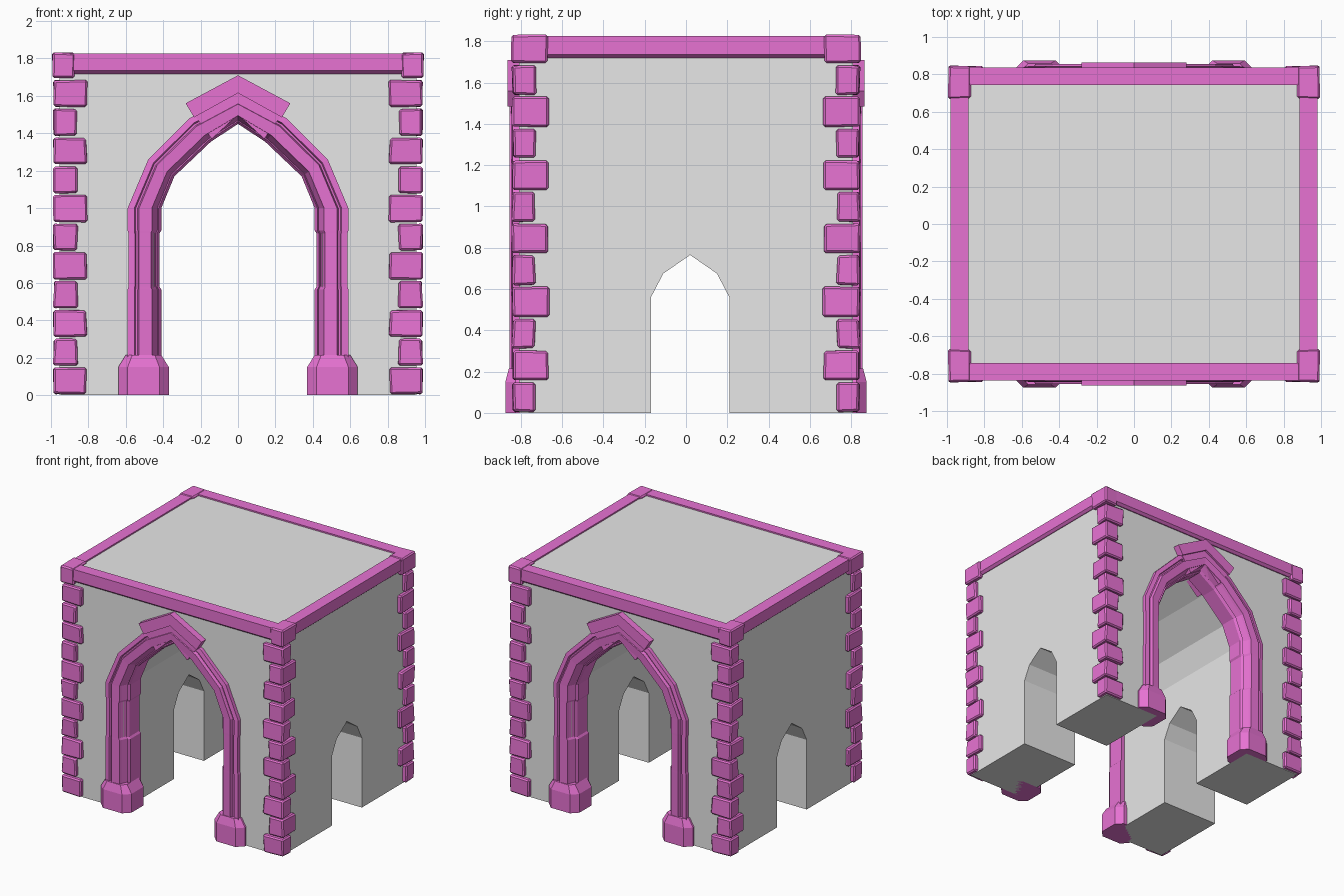
import bpy, bmesh, random

random.seed(4)
scene = bpy.context.scene
if "Cube" in bpy.data.objects:
    bpy.data.objects.remove(bpy.data.objects["Cube"], do_unlink=True)


def material(name, color):
    m = bpy.data.materials.new(name)
    m.use_nodes = True
    m.diffuse_color = color
    m.node_tree.nodes["Principled BSDF"].inputs["Base Color"].default_value = color
    return m


GREY = material("plain wall grey", (0.8, 0.8, 0.8, 1))
PINK = material("trim pink", (0.8, 0.17, 0.65, 1))


def finish(name, bm, mat, mirror=(False, False)):
    bmesh.ops.recalc_face_normals(bm, faces=bm.faces)
    mesh = bpy.data.meshes.new(name)
    bm.to_mesh(mesh)
    bm.free()
    mesh.materials.append(mat)
    ob = bpy.data.objects.new(name, mesh)
    scene.collection.objects.link(ob)
    if any(mirror):
        mod = ob.modifiers.new("mirror", "MIRROR")
        mod.use_axis = (mirror[0], mirror[1], False)
        mod.use_mirror_merge = False
    return ob


def loft(bm, rings, closed=True):
    """Skin a row of equal rings and cap both ends."""
    loops = [[bm.verts.new(p) for p in ring] for ring in rings]
    for a, b in zip(loops, loops[1:]):
        for i in range(len(a)):
            j = (i + 1) % len(a)
            bm.faces.new((a[i], a[j], b[j], b[i]))
    if closed:
        bm.faces.new(loops[0])
        bm.faces.new(loops[-1])


def box(bm, x, y, z, bevel=0, jitter=0):
    """Box between two corners, with optional crooked corners and bevel."""
    corners = [(0, 0), (1, 0), (1, 1), (0, 1)]
    wob = lambda: random.uniform(-jitter, jitter)
    n = len(bm.verts)
    rings = [[(x[i] + wob(), y[j] + wob(), h + wob() / 2) for i, j in corners] for h in z]
    part = bmesh.new()
    loft(part, rings)
    if bevel:
        bmesh.ops.bevel(part, geom=part.edges[:], offset=bevel, segments=1, affect="EDGES")
    tmp = bpy.data.meshes.new("tmp")
    part.to_mesh(tmp)
    part.free()
    bm.from_mesh(tmp)
    bpy.data.meshes.remove(tmp)


# Hollow block: walls with a long vaulted passage and a low cross passage
bm = bmesh.new()
box(bm, (-0.955, 0.955), (-0.81, 0.81), (0, 1.815))
body = finish("walls", bm, GREY)

vault = [(0.45, -0.1), (0.45, 1.0), (0.375, 1.19), (0.17, 1.385), (0, 1.49)]
vault += [(-x, z) for x, z in vault[-2::-1]]
door = [(0.19, -0.1), (0.19, 0.56), (0.13, 0.675), (0, 0.765)]
door += [(-y, z) for y, z in door[-2::-1]]

bm = bmesh.new()
loft(bm, [[(x, y, z) for x, z in vault] for y in (-1, 1)])
passage = finish("passage_cutter", bm, GREY)
bm = bmesh.new()
loft(bm, [[(x, y + 0.02, z) for y, z in door] for x in (-1.2, 1.2)])
side_passage = finish("side_passage_cutter", bm, GREY)

bpy.context.view_layer.objects.active = body
for cutter in (passage, side_passage):
    mod = body.modifiers.new("cut", "BOOLEAN")
    mod.operation = "DIFFERENCE"
    mod.solver = "EXACT"
    mod.object = cutter
    bpy.ops.object.modifier_apply(modifier=mod.name)
    bpy.data.objects.remove(cutter, do_unlink=True)

# Arch moulding: grooved section swept between an inner and an outer line
inner = [(0.41, 0.15), (0.41, 0.565), (0.42, 0.58), (0.42, 0.865), (0.41, 0.88),
         (0.41, 1.0), (0.34, 1.17), (0.145, 1.355), (0, 1.45)]
outer = [(0.59, 0.15), (0.59, 0.565), (0.585, 0.58), (0.585, 0.865), (0.59, 0.88),
         (0.59, 1.0), (0.48, 1.26), (0.26, 1.48), (0, 1.61)]
section = [(0, 0.65), (0, 0.78), (0.08, 0.8), (0.12, 0.785), (0.24, 0.83), (0.28, 0.85),
           (0.66, 0.855), (0.7, 0.83), (0.76, 0.83), (0.8, 0.845), (1, 0.84), (1, 0.65)]
bm = bmesh.new()
loft(bm, [[(a[0] + (b[0] - a[0]) * t, -y, a[1] + (b[1] - a[1]) * t) for t, y in section]
          for a, b in zip(inner, outer)])
finish("arch_moulding", bm, PINK, (True, True))

# Peaked keystone whose lower corners break through the vault
key = [(0, 1.71), (0.28, 1.56), (0.14, 1.37), (0, 1.5)]
bm = bmesh.new()
loft(bm, [[(x, y, z) for x, z in key] for y in (-0.847, -0.59)])
bmesh.ops.delete(bm, geom=[f for f in bm.faces if all(abs(v.co.x) < 0.001 for v in f.verts)],
                 context="FACES_ONLY")
finish("keystone", bm, PINK, (True, True))

# Raised outer band of the keystone
band = [(0, 1.71), (0.28, 1.56), (0.235, 1.485), (0, 1.615)]
bm = bmesh.new()
loft(bm, [[(x, y, z) for x, z in band] for y in (-0.864, -0.8)])
finish("keystone_band", bm, PINK, (True, True))


# Eight-sided column bases with a sloped shoulder
def octagon(hx, hy, c, z):
    quarter = [(hx, -hy + c), (hx, hy - c), (hx - c, hy), (c - hx, hy)]
    pts = quarter + [(-x, -y) for x, y in quarter]
    return [(0.505 + x, -0.748 + y, z) for x, y in pts]


bm = bmesh.new()
loft(bm, [octagon(0.135, 0.127, 0.05, 0), octagon(0.135, 0.127, 0.05, 0.15),
          octagon(0.095, 0.11, 0.035, 0.215)])
finish("column_base", bm, PINK, (True, True))

# Corner stones, long and short sides alternating
bm = bmesh.new()
pitch = 0.1535
for i in range(11):
    z = 0.006 + i * pitch
    wide = i % 2 == 0
    x0, y0 = (0.81, 0.73) if wide else (0.86, 0.665)
    box(bm, (x0, 0.985), (y0, 0.84), (z, z + pitch - 0.011), 0.01, 0.006)
finish("corner_stones", bm, PINK, (True, True))

# Roof corner blocks
bm = bmesh.new()
box(bm, (0.87, 0.992), (0.67, 0.845), (1.695, 1.83), 0.01, 0.005)
finish("roof_corner_block", bm, PINK, (True, True))

# Roof edge beams with a chamfered lower edge
cut = [(0, 1.826), (0, 1.735), (0.02, 1.718), (0.095, 1.718), (0.095, 1.826)]
bm = bmesh.new()
loft(bm, [[(x, d - 0.838, z) for d, z in cut] for x in (-0.9, 0.9)])
finish("roof_beam_long", bm, PINK, (False, True))
bm = bmesh.new()
loft(bm, [[(0.98 - d, y, z) for d, z in cut] for y in (-0.76, 0.76)])
finish("roof_beam_short", bm, PINK, (True, False))
